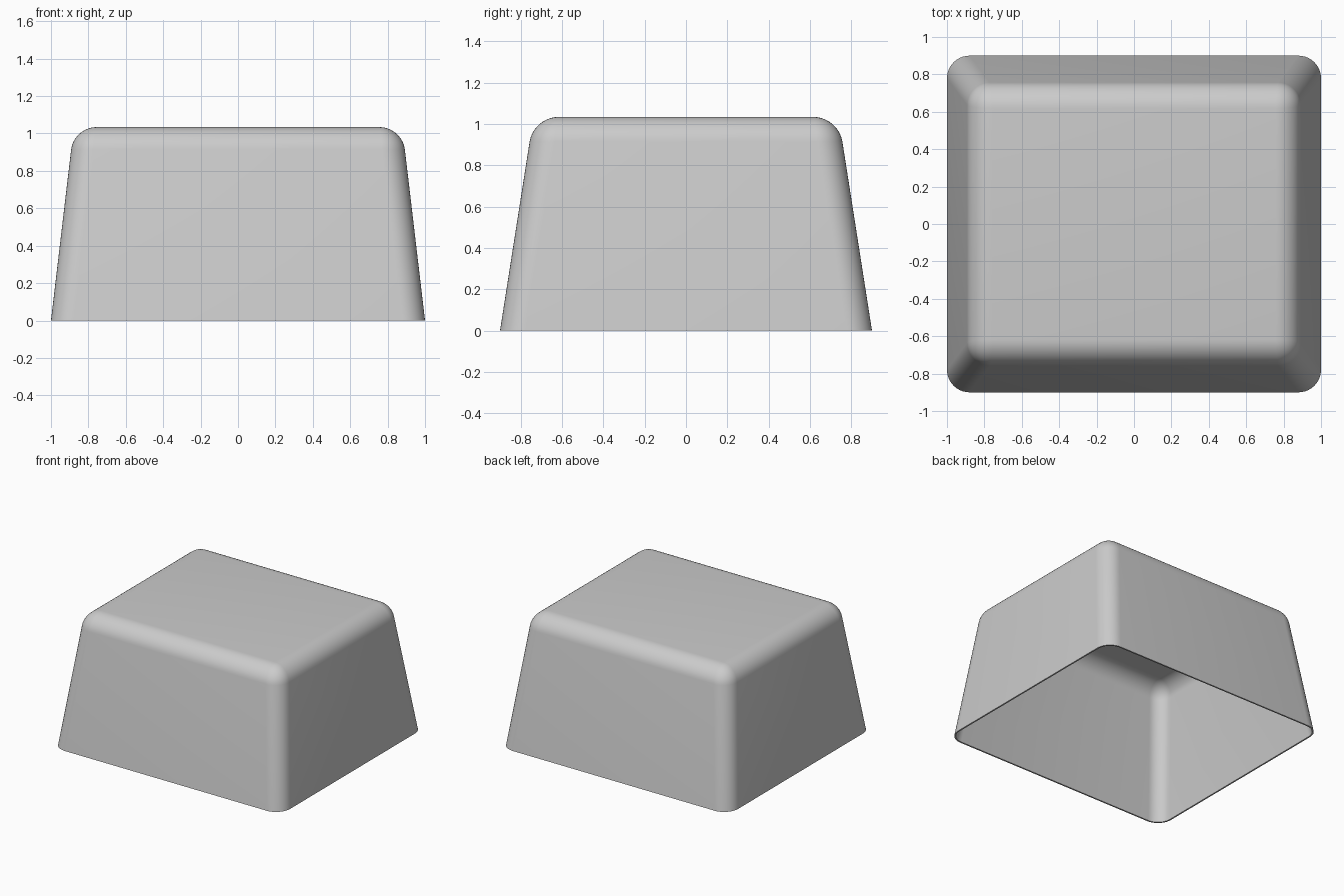
import bpy
import bmesh

cube = bpy.data.objects.get("Cube")
if cube:
    bpy.data.objects.remove(cube, do_unlink=True)

HEIGHT = 1.034
BASE = (1.0, 0.9)        # half width and depth at the floor
TOP = (0.878, 0.738)     # half width and depth at the top
ROUND = 0.12
WALL = 0.012

grey = bpy.data.materials.new("light_grey")
grey.use_nodes = True
colour = (0.6, 0.6, 0.6, 1)
grey.diffuse_color = colour
grey.node_tree.nodes["Principled BSDF"].inputs["Base Color"].default_value = colour

# Tapered box, open underneath
bm = bmesh.new()
bmesh.ops.create_cube(bm, size=2)
for v in bm.verts:
    half = TOP if v.co.z > 0 else BASE
    v.co = (v.co.x * half[0], v.co.y * half[1], HEIGHT if v.co.z > 0 else 0)
bm.normal_update()
bottom = [f for f in bm.faces if f.normal.z < -0.9]
bmesh.ops.delete(bm, geom=bottom, context="FACES_ONLY")

# Rounded corners and top edges
edges = [e for e in bm.edges if not e.is_boundary]
bmesh.ops.bevel(bm, geom=edges, offset=ROUND, offset_type="OFFSET",
                segments=10, profile=0.5, affect="EDGES")
mesh = bpy.data.meshes.new("hollow_cap")
bm.to_mesh(mesh)
bm.free()
mesh.materials.append(grey)
cap = bpy.data.objects.new("hollow_cap", mesh)
bpy.context.collection.objects.link(cap)
bpy.context.view_layer.objects.active = cap
cap.select_set(True)

# Thin inward wall with a level rim
wall = cap.modifiers.new("wall", "SOLIDIFY")
wall.thickness = WALL
wall.offset = -1
wall.use_even_offset = True
bpy.ops.object.modifier_apply(modifier=wall.name)
for v in cap.data.vertices:
    if v.co.z < WALL:
        v.co.z = 0

bpy.ops.object.shade_smooth_by_angle(angle=0.7)
